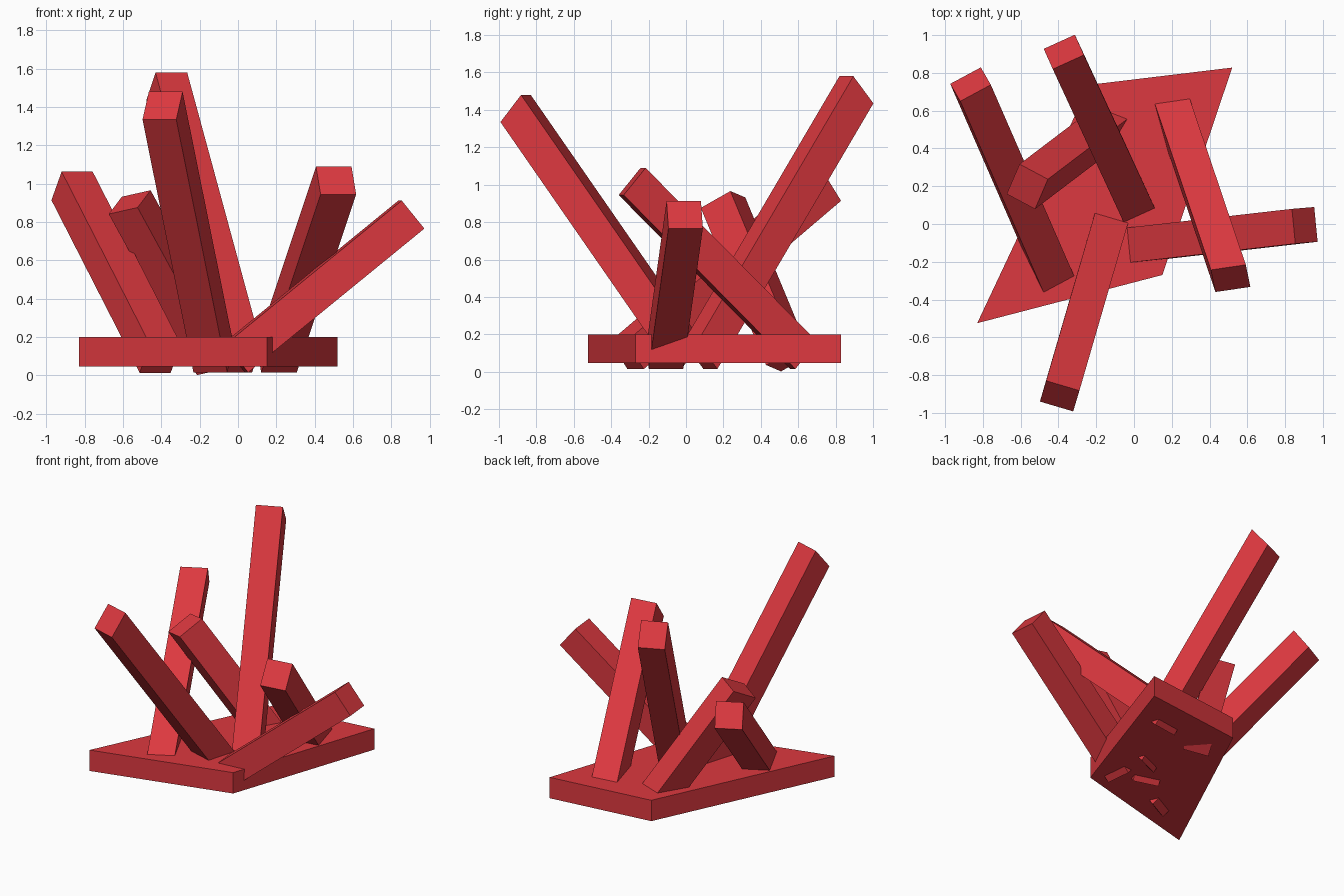
import bpy, bmesh
from mathutils import Vector

if "Cube" in bpy.data.objects:
    bpy.data.objects.remove(bpy.data.objects["Cube"])

red = bpy.data.materials.new("red")
red.diffuse_color = (0.72, 0.04, 0.05, 1)
red.use_nodes = True
red.node_tree.nodes["Principled BSDF"].inputs["Base Color"].default_value = red.diffuse_color


def prism(name, ring, axis):
    """Closed block: a four-point ring swept along an axis vector."""
    bm = bmesh.new()
    face = bm.faces.new([bm.verts.new(p) for p in ring])
    geom = bmesh.ops.extrude_face_region(bm, geom=[face], use_keep_orig=True)["geom"]
    bmesh.ops.translate(bm, vec=axis,
                        verts=[g for g in geom if isinstance(g, bmesh.types.BMVert)])
    bmesh.ops.recalc_face_normals(bm, faces=bm.faces)
    mesh = bpy.data.meshes.new(name)
    bm.to_mesh(mesh)
    bm.free()
    mesh.materials.append(red)
    bpy.context.collection.objects.link(bpy.data.objects.new(name, mesh))


def bar(name, corner, u, v, axis):
    """Leaning bar: end-face corner, two end-face edges, direction down to the foot."""
    c, u, v = Vector(corner), Vector(u), Vector(v)
    prism(name, [c, c + u, c + u + v, c + v], Vector(axis))


# irregular four-sided base slab
outline = [(-0.83, -0.525), (0.15, -0.27), (0.52, 0.828), (-0.236, 0.737)]
prism("base_slab", [(x, y, 0.048) for x, y in outline], Vector((0, 0, 0.152)))

# six bars pushed through the slab at different leans
bar("back_bar", (-0.43, 0.82, 1.58), (0.165, 0.075, 0), (-0.048, 0.107, -0.145), (0.386, -0.834, -1.42))
bar("front_bar", (-0.465, -0.83, 1.48), (0.176, -0.052, 0), (-0.033, -0.11, -0.145), (0.266, 0.915, -1.32))
bar("left_bar", (-0.92, 0.65, 1.063), (0.162, 0.087, 0), (-0.053, 0.092, -0.149), (0.46, -1.055, -0.9))
bar("right_back_bar", (0.407, -0.243, 1.09), (0.185, 0.027, 0), (0.024, -0.117, -0.145), (-0.31, 0.918, -0.93))
bar("right_low_bar", (0.836, 0.08, 0.912), (0.018, -0.184, 0), (0.118, 0.01, -0.146), (-0.919, -0.105, -0.75))
bar("short_left_bar", (-0.606, 0.317, 0.932), (0.15, -0.08, 0.034), (-0.068, -0.158, -0.09), (0.46, 0.349, -0.84))
